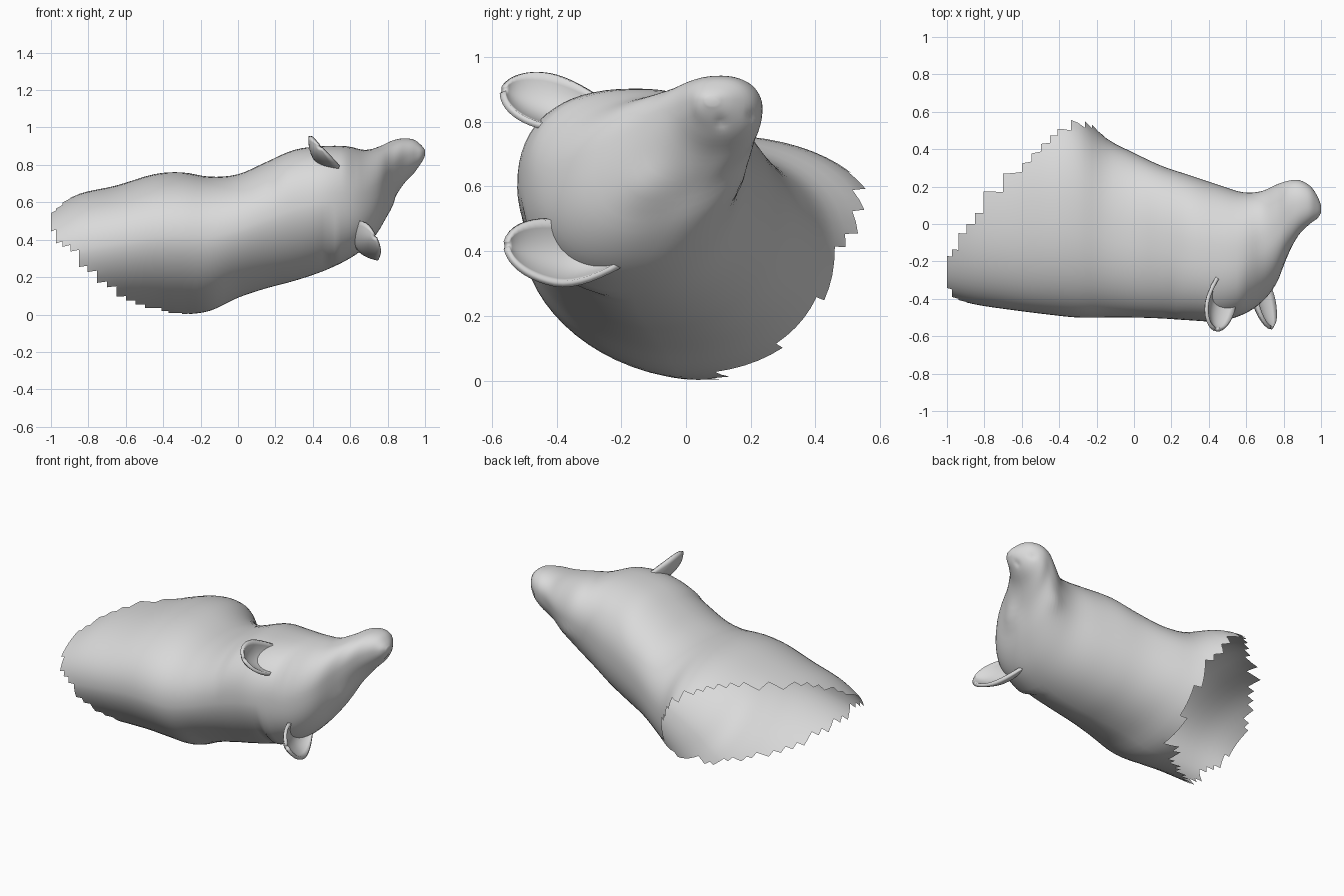
import bpy, bmesh, math
from mathutils import Vector

if "Cube" in bpy.data.objects:
    bpy.data.objects.remove(bpy.data.objects["Cube"])

grey = bpy.data.materials.new("soft grey")
grey.diffuse_color = (0.7, 0.7, 0.7, 1)
grey.use_nodes = True
grey.node_tree.nodes["Principled BSDF"].inputs["Base Color"].default_value = grey.diffuse_color


def finish(name, bm, angle):
    bmesh.ops.recalc_face_normals(bm, faces=bm.faces)
    me = bpy.data.meshes.new(name)
    bm.to_mesh(me)
    bm.free()
    ob = bpy.data.objects.new(name, me)
    bpy.context.collection.objects.link(ob)
    me.materials.append(grey)
    bpy.ops.object.select_all(action='DESELECT')
    ob.select_set(True)
    bpy.context.view_layer.objects.active = ob
    bpy.ops.object.shade_smooth_by_angle(angle=math.radians(angle))
    return ob


# Cross-sections along the neck and head: x, y min, y max, z min, z max, slant
SECTIONS = [
    (-1.00, -.39, .50, .00, .57, 0),
    (-.85, -.43, .55, -.02, .645, 0),
    (-.65, -.46, .57, .00, .69, 0),
    (-.45, -.485, .62, .00, .75, 0),
    (-.30, -.50, .60, .00, .76, 0),
    (-.15, -.50, .46, .02, .737, 0),
    (.00, -.50, .38, .09, .75, 0),
    (.15, -.505, .31, .14, .815, 0),
    (.30, -.515, .26, .18, .88, 0),
    (.45, -.52, .21, .23, .90, 0),
    (.58, -.485, .17, .29, .90, .05),
    (.68, -.42, .175, .36, .88, .18),
    (.76, -.32, .21, .46, .90, .3),
    (.82, -.17, .23, .59, .928, .3),
    (.88, -.06, .235, .69, .942, .1),
    (.94, .00, .205, .755, .935, 0),
    (.98, .03, .15, .81, .905, 0),
    (1.0, .06, .10, .85, .88, 0),
]


def catmull(a, b, c, d, t):
    return .5 * (2 * b + (c - a) * t + (2 * a - 5 * b + 4 * c - d) * t * t
                 + (3 * b - a - 3 * c + d) * t ** 3)


def rounded(v, power):
    return math.copysign(abs(v) ** power, v)


def ring(s, count):
    x, y0, y1, z0, z1, slant = s
    cy, ry = (y0 + y1) / 2, (y1 - y0) / 2
    zm = z0 + (z1 - z0) * .55
    pts = []
    for i in range(count):
        a = math.tau * i / count
        c, h = math.cos(a), math.sin(a + slant)
        power = .9
        if c < 0 and h < 0 and x < .5:      # flatter underside of the near side
            power = 1.12
        elif c < 0 and h > 0 and .2 < x < .6:  # fuller crown
            power = .82
        h = rounded(h, power)
        pts.append(Vector((x, cy + ry * rounded(c, power),
                           zm + h * ((z1 - zm) if h > 0 else (zm - z0)))))
    return pts


# Neck and head skin, lofted through the sections
STEPS, SEG = 4, 64
bm = bmesh.new()
rings = []
last = len(SECTIONS) - 1
for k in range(last):
    four = [SECTIONS[max(0, min(last, k + j))] for j in (-1, 0, 1, 2)]
    for t in range(STEPS):
        s = [catmull(*v, t / STEPS) for v in zip(*four)]
        rings.append([bm.verts.new(p) for p in ring(s, SEG)])
rings.append([bm.verts.new(p) for p in ring(SECTIONS[-1], SEG)])
for a, b in zip(rings, rings[1:]):
    for i in range(SEG):
        j = (i + 1) % SEG
        bm.faces.new((a[i], a[j], b[j], b[i]))
bm.faces.new(rings[-1])

# Eye bulges and nostril dents
for centre, radius, height in [((.80, -.12, .60), .07, .018), ((.72, .15, .62), .04, .012),
                               ((.97, .11, .80), .018, -.012), ((.93, .20, .82), .018, -.012)]:
    c = Vector(centre)
    for v in bm.verts:
        w = math.exp(-((v.co - c).length / radius) ** 2)
        outward = (v.co - Vector((.6, 0, .65))).normalized()
        v.co += outward * height * w

# Open, ragged end of the neck
n = Vector((-.449, .452, -.422)).normalized()
edge_point = Vector((-1, -.2, .55))


def beyond_edge(p):
    limit = .005 - .35 * max(0, -.2 - p.y) + .015 * math.sin(28 * (p.x + p.y - p.z))
    return n.dot(p - edge_point) > limit


bmesh.ops.delete(bm, geom=[f for f in bm.faces if beyond_edge(f.calc_center_median())],
                 context='FACES')
finish("neck_and_head", bm, 60)


# Cupped, leaf-shaped ears with blunt tips
def ear(name, base, tip, width, back, root):
    base, tip, width, back = map(Vector, (base, tip, width, back))
    nu, nv = 16, 12
    bm = bmesh.new()
    grid = []
    for i in range(nu + 1):
        u = 1 - (1 - i / nu) ** 1.5
        size = (root + (1 - root) * math.sin(math.pi / 2 * min(1, u / .6)))
        size *= math.sqrt(max(.01, 1 - max(0, (u - .5) / .5) ** 2.2))
        row = []
        for j in range(nv + 1):
            v = 2 * j / nv - 1
            row.append(bm.verts.new(base.lerp(tip, u) + width * v * size
                                    + back * (1 - v * v) * size))
        grid.append(row)
    for i in range(nu):
        for j in range(nv):
            bm.faces.new((grid[i][j], grid[i + 1][j], grid[i + 1][j + 1], grid[i][j + 1]))
    ob = finish(name, bm, 50)
    thick = ob.modifiers.new("thickness", 'SOLIDIFY')
    thick.thickness = .02
    thick.offset = 0


ear("upper_ear", (.50, -.27, .83), (.44, -.565, .90), (-.075, .02, .08), (-.045, .02, -.045), .5)
ear("lower_ear", (.66, -.20, .37), (.735, -.555, .42), (-.05, 0, .10), (-.06, .02, -.03), .1)
